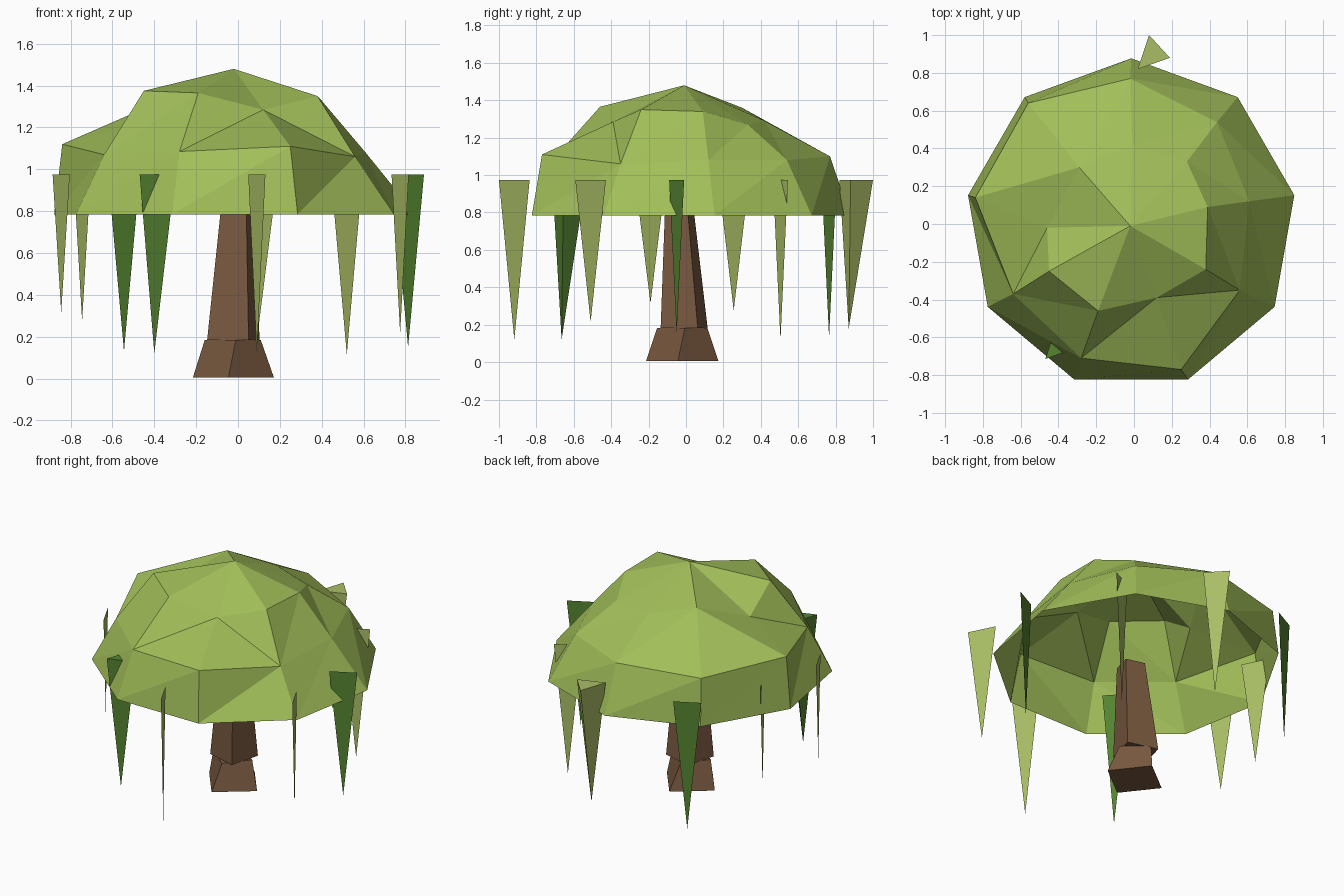
import bpy
from math import cos, sin, radians

if "Cube" in bpy.data.objects:
    bpy.data.objects.remove(bpy.data.objects["Cube"])


def material(name, r, g, b):
    m = bpy.data.materials.new(name)
    m.diffuse_color = (r, g, b, 1)
    m.use_nodes = True
    m.node_tree.nodes["Principled BSDF"].inputs["Base Color"].default_value = m.diffuse_color
    return m


CANOPY = material("canopy_green", 0.36, 0.52, 0.10)
OLIVE = material("olive_leaf", 0.40, 0.51, 0.13)
DARK = material("dark_leaf", 0.09, 0.23, 0.03)
BARK = material("bark", 0.19, 0.10, 0.05)


def build(name, verts, faces, mat):
    me = bpy.data.meshes.new(name)
    me.from_pydata(verts, [], faces)
    me.materials.append(mat)
    ob = bpy.data.objects.new(name, me)
    bpy.context.collection.objects.link(ob)
    return ob


def ring(cx, cy, r, z, n, start):
    return [(cx + r * cos(radians(start + 360 * i / n)),
             cy + r * sin(radians(start + 360 * i / n)), z) for i in range(n)]


# canopy: open nine-sided dome of three uneven rings and a peak
N = 9
rim = ring(-0.015, 0, 0.877, 0.785, N, 90)
middle = [(-0.02, 0.77, 1.10), (-0.56, 0.64, 1.09), (-0.84, 0.14, 1.12),
          (-0.64, -0.37, 1.07), (-0.28, -0.71, 1.085), (0.25, -0.77, 1.11),
          (0.56, -0.35, 1.06), (0.61, 0.12, 1.08), (0.44, 0.54, 1.08)]
upper = [(-0.01, 0.42, 1.29), (-0.29, 0.30, 1.36), (-0.46, -0.02, 1.225),
         (-0.45, -0.25, 1.375), (-0.19, -0.46, 1.365), (0.12, -0.39, 1.285),
         (0.38, -0.24, 1.35), (0.39, 0.09, 1.34), (0.28, 0.33, 1.27)]
flipped = {1, 2, 5}   # upper panels split along the other diagonal
faces = []
for level in (0, 1):
    for i in range(N):
        j = (i + 1) % N
        a, b = level * N + i, level * N + j
        c, d = b + N, a + N
        if level == 1 and i in flipped:
            faces += [(a, b, d), (b, c, d)]
        else:
            faces += [(a, b, c), (a, c, d)]
faces += [(2 * N + i, 2 * N + (i + 1) % N, 3 * N) for i in range(N)]
build("canopy", rim + middle + upper + [(-0.02, -0.01, 1.48)], faces, CANOPY)


# trunk: two stacked tapered four-sided blocks
def block(name, bottom, top):
    sides = [(i, (i + 1) % 4, (i + 1) % 4 + 4, i + 4) for i in range(4)]
    build(name, bottom + top, sides + [(3, 2, 1, 0), (4, 5, 6, 7)], BARK)


block("trunk_base", ring(-0.022, -0.02, 0.195, 0.005, 4, -97),
      ring(-0.025, -0.02, 0.135, 0.183, 4, -84))
block("trunk", ring(-0.022, -0.01, 0.145, 0.183, 4, -60),
      ring(-0.005, -0.035, 0.09, 0.80, 4, -60))

# flat hanging leaves: tip x, y, z, half-width direction, colour
A, B = (-0.041, 0.082), (0.076, 0.040)
TOP = 0.975
leaves = [(-0.845, -0.19, 0.315, A, OLIVE), (-0.745, 0.255, 0.275, A, OLIVE),
          (0.09, -0.918, 0.12, A, OLIVE), (0.775, -0.51, 0.215, A, OLIVE),
          (-0.545, 0.765, 0.13, B, DARK), (0.813, -0.05, 0.15, B, DARK),
          (0.52, 0.505, 0.115, B, OLIVE)]
for n, (x, y, z, (dx, dy), mat) in enumerate(leaves):
    build(f"hanging_leaf_{n + 1}",
          [(x - dx, y - dy, TOP), (x + dx, y + dy, TOP), (x, y, z)],
          [(0, 1, 2)], mat)

# solid three-sided hanging leaves
corners = [(-0.01, 0.13), (-0.07, -0.05), (0.10, 0.01)]
for name, x, y, z, mat in (("solid_leaf_back", 0.09, 0.87, 0.18, OLIVE),
                           ("solid_leaf_front", -0.40, -0.665, 0.12, DARK)):
    build(name, [(x + dx, y + dy, TOP) for dx, dy in corners] + [(x, y, z)],
          [(0, 1, 2), (1, 0, 3), (2, 1, 3), (0, 2, 3)], mat)
